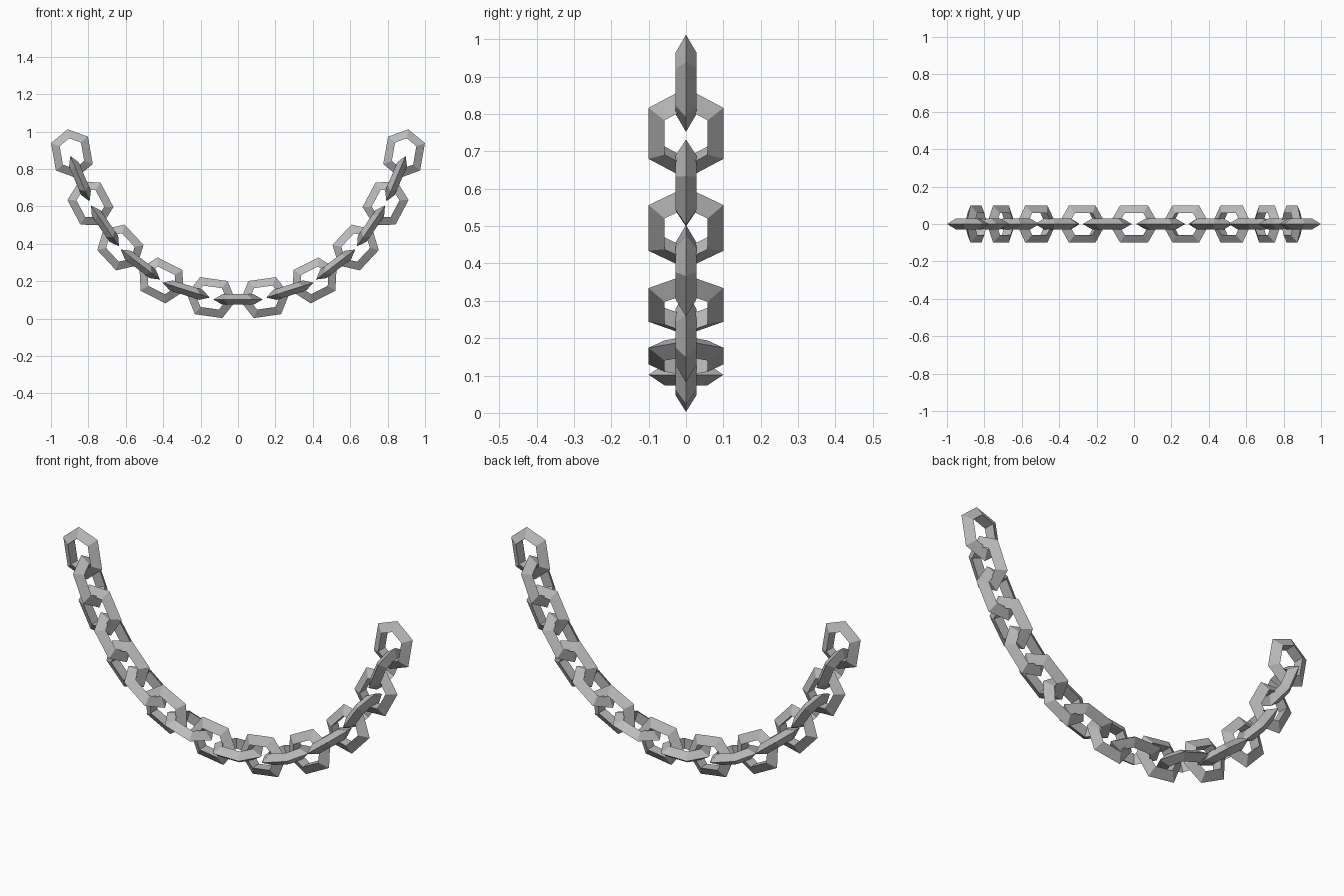
import bpy
from math import radians, pi
from mathutils import Matrix

cube = bpy.data.objects.get("Cube")
if cube:
    bpy.data.objects.remove(cube, do_unlink=True)

# Plain grey metal
metal = bpy.data.materials.new("grey_metal")
metal.use_nodes = True
colour = (0.5, 0.5, 0.5, 1)
metal.diffuse_color = colour
metal.node_tree.nodes["Principled BSDF"].inputs["Base Color"].default_value = colour

# One link: hexagonal ring with a triangular section, stretched along x
bpy.ops.mesh.primitive_torus_add(major_segments=6, minor_segments=3,
                                 major_radius=0.083, minor_radius=0.0325,
                                 location=(0, 0, 0))
centre = bpy.context.object
centre.name = "centre_link"
link = centre.data
link.name = "chain_link"
for v in link.vertices:
    v.co.x += 0.0165 if v.co.x > 0 else -0.0165
for face in link.polygons:
    face.use_smooth = False
link.materials.append(metal)
centre.location.z = 0.102

# Half of the hanging chain: x, z and slope of each link from the centre out
half_chain = [
    (0.143, 0.112, 8), (0.277, 0.152, 17.5), (0.409, 0.204, 27),
    (0.522, 0.289, 37.5), (0.629, 0.380, 47), (0.711, 0.495, 55.5),
    (0.789, 0.615, 62), (0.845, 0.748, 67), (0.888, 0.882, 80),
]

# Every second link is turned a quarter turn about its length
for side, sign in (("left", 1), ("right", -1)):
    for i, (x, z, slope) in enumerate(half_chain, 1):
        ob = bpy.data.objects.new(f"{side}_link_{i}", link)
        bpy.context.collection.objects.link(ob)
        ob.matrix_world = (Matrix.Translation((sign * x, 0, z))
                           @ Matrix.Rotation(-sign * radians(slope), 4, "Y")
                           @ Matrix.Rotation(pi / 2 * (i % 2), 4, "X"))
